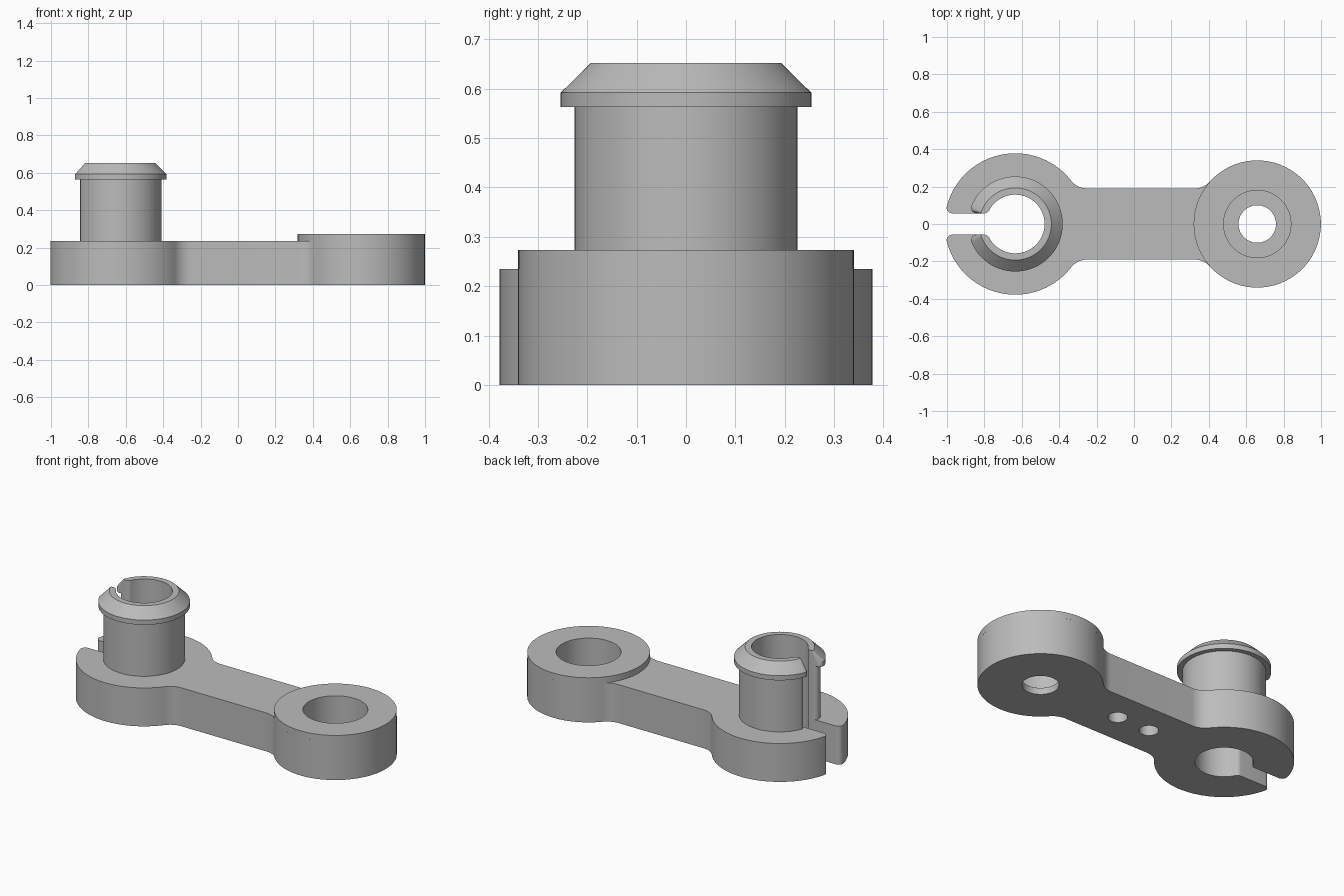
import bpy, bmesh
from math import pi, sin, cos, atan2, sqrt

if "Cube" in bpy.data.objects:
    bpy.data.objects.remove(bpy.data.objects["Cube"], do_unlink=True)

PEG_X, BOSS_X = -0.635, 0.659        # centres of the two ends
RING_R, BOSS_R, BORE_R = 0.378, 0.34, 0.157
ARM_W, FILLET = 0.19, 0.11           # half width of the arm, neck fillet
SLOT = 0.057                         # half width of the slot
PLATE_Z, BOSS_Z = 0.235, 0.273
RECESS_R, FLOOR_Z = 0.18, 0.04
DOWN = 1.5 * pi

grey = bpy.data.materials.new("plain grey")
grey.use_nodes = True
grey.diffuse_color = (0.5, 0.5, 0.5, 1)
grey.node_tree.nodes["Principled BSDF"].inputs["Base Color"].default_value = (0.5, 0.5, 0.5, 1)


def arc(cx, cy, r, a0, a1, n):
    return [(cx + r * cos(a0 + (a1 - a0) * i / n), cy + r * sin(a0 + (a1 - a0) * i / n))
            for i in range(n + 1)]


def join(*paths):
    """Chain paths, dropping each repeated joint."""
    out = list(paths[0])
    for p in paths[1:]:
        out += p[1:]
    return out


def mirrored(half):
    return half + [(x, -y) for x, y in reversed(half[1:-1])]


def split_ring(outer, start, r_out):
    """Upper half of a slotted ring with rounded slot corners."""
    r_in = 0.03
    oy, iy = SLOT + r_out, SLOT + r_in
    ox = -sqrt((outer - r_out) ** 2 - oy ** 2)
    ix = -sqrt((BORE_R + r_in) ** 2 - iy ** 2)
    a, b = atan2(oy, ox), atan2(iy, ix)
    pts = join(arc(0, 0, outer, start, a, 48), arc(ox, oy, r_out, a, DOWN, 8))
    pts += arc(ix, iy, r_in, DOWN, b + pi, 8)
    pts = join(pts, arc(0, 0, BORE_R, b, 0, 40))
    return [(x + PEG_X, y) for x, y in pts]


def loft(name, sections, bottom=True, top=True, closed=False):
    """Skin a stack of (outline, height) sections."""
    bm = bmesh.new()
    rings = [[bm.verts.new((x, y, z)) for x, y in pts] for pts, z in sections]
    pairs = list(zip(rings, rings[1:])) + ([(rings[-1], rings[0])] if closed else [])
    for lo, hi in pairs:
        n = len(lo)
        for i in range(n):
            j = (i + 1) % n
            bm.faces.new((lo[i], lo[j], hi[j], hi[i]))
    if bottom:
        bm.faces.new(rings[0][::-1])
    if top:
        bm.faces.new(rings[-1])
    bmesh.ops.recalc_face_normals(bm, faces=bm.faces)
    mesh = bpy.data.meshes.new(name)
    bm.to_mesh(mesh)
    bm.free()
    ob = bpy.data.objects.new(name, mesh)
    mesh.materials.append(grey)
    bpy.context.collection.objects.link(ob)
    return ob


def circle(x, r, n=96):
    return arc(x, 0, r, 0, 2 * pi, n)[:-1]


def activate(ob):
    bpy.ops.object.select_all(action='DESELECT')
    ob.select_set(True)
    bpy.context.view_layer.objects.active = ob


def drill(ob, x, r, z0, z1):
    cutter = loft("cutter", [(circle(x, r), z0), (circle(x, r), z1)])
    cutter.hide_render = True
    mod = ob.modifiers.new("hole", 'BOOLEAN')
    mod.operation, mod.solver, mod.object = 'DIFFERENCE', 'EXACT', cutter
    activate(ob)
    bpy.ops.object.modifier_apply(modifier=mod.name)
    bpy.data.objects.remove(cutter, do_unlink=True)


# Link plate: round end, filleted neck, arm, filleted neck, slotted end
fy = ARM_W + FILLET
boss_dx = -sqrt((BOSS_R + FILLET) ** 2 - fy ** 2)
ring_dx = sqrt((RING_R + FILLET) ** 2 - fy ** 2)
tb, tr = atan2(fy, boss_dx), atan2(fy, ring_dx)
half = join(arc(BOSS_X, 0, BOSS_R, 0, tb, 40),
            arc(BOSS_X + boss_dx, fy, FILLET, tb + pi, DOWN, 10))
half += arc(PEG_X + ring_dx, fy, FILLET, DOWN, tr + pi, 10)
half = join(half, split_ring(RING_R, tr, 0.03))
outline = mirrored(half)
plate = loft("link_plate", [(outline, 0), (outline, PLATE_Z)])

# Recess and through hole in the round end, two blind holes under the arm
drill(plate, BOSS_X, RECESS_R, FLOOR_Z, 0.5)
drill(plate, BOSS_X, 0.1, -0.1, 0.1)
for x in (-0.105, 0.115):
    drill(plate, x, 0.053, -0.1, 0.12)

# Raised rim of the round end
boss = loft("boss_rim", [(circle(BOSS_X, RECESS_R), PLATE_Z), (circle(BOSS_X, RECESS_R), BOSS_Z),
                         (circle(BOSS_X, BOSS_R), BOSS_Z), (circle(BOSS_X, BOSS_R), PLATE_Z)],
            bottom=False, top=False, closed=True)

# Split snap peg with a chamfered lip
shaft, lip, tip = (mirrored(split_ring(r, 0, f))
                   for r, f in ((0.226, 0.025), (0.254, 0.03), (0.193, 0.005)))
peg = loft("snap_peg", [(shaft, PLATE_Z), (shaft, 0.563), (lip, 0.563),
                        (lip, 0.592), (tip, 0.652)], bottom=False)

for ob in (plate, boss, peg):
    activate(ob)
    bpy.ops.object.shade_smooth_by_angle(angle=pi / 6)
